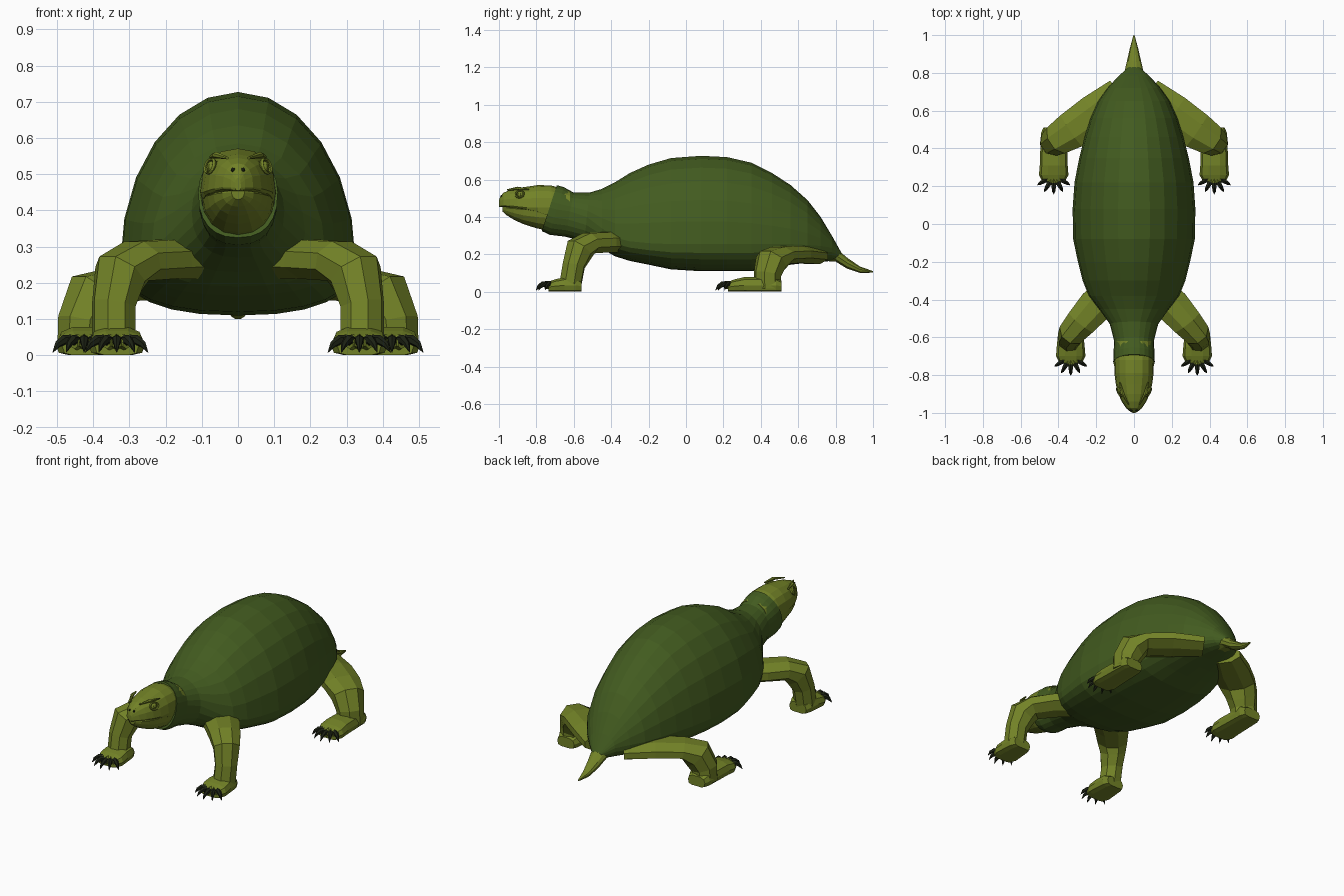
import bpy, bmesh
from math import sin, cos, pi, radians
from mathutils import Vector

if "Cube" in bpy.data.objects:
    bpy.data.objects.remove(bpy.data.objects["Cube"])


def material(name, rgb):
    m = bpy.data.materials.new(name)
    m.diffuse_color = (*rgb, 1)
    m.use_nodes = True
    m.node_tree.nodes["Principled BSDF"].inputs["Base Color"].default_value = m.diffuse_color
    return m


SHELL = material("shell_green", (0.055, 0.105, 0.014))
SKIN = material("skin_green", (0.17, 0.225, 0.02))
DARK = material("claw_dark", (0.012, 0.016, 0.007))


def build(name, tubes, mat, mirror=False):
    """Skin one or more lists of rings into a flat-shaded object."""
    bm = bmesh.new()
    for rings in tubes:
        loops = [[bm.verts.new(p) for p in r] for r in rings]
        n = len(loops[0])
        for a, b in zip(loops, loops[1:]):
            for i in range(n):
                j = (i + 1) % n
                bm.faces.new((a[i], a[j], b[j], b[i]))
        bm.faces.new(loops[0])
        bm.faces.new(loops[-1])
    bmesh.ops.recalc_face_normals(bm, faces=bm.faces)
    return finish(name, bm, mat, mirror)


def finish(name, bm, mat, mirror):
    me = bpy.data.meshes.new(name)
    bm.to_mesh(me)
    bm.free()
    me.materials.append(mat)
    ob = bpy.data.objects.new(name, me)
    bpy.context.collection.objects.link(ob)
    if mirror:
        ob.modifiers.new("Mirror", 'MIRROR').use_mirror_merge = False
    return ob


def power(v, p):
    return (1 if v >= 0 else -1) * abs(v) ** (2 / p)


def loft(sections, sides, cx=0, top=2.0, low=2.4):
    """Rings along y: (y, half width, mid z, height above, depth below, shear)."""
    rings = []
    for y, w, zm, up, down, *sh in sections:
        ring = []
        for i in range(sides):
            a = 2 * pi * i / sides
            p = top if sin(a) >= 0 else low
            dz = power(sin(a), p) * (up if sin(a) >= 0 else down)
            ring.append((cx + w * power(cos(a), p), y + (sh[0] if sh else 0) * dz, zm + dz))
        rings.append(ring)
    return rings


def tube(points, radii, side, sides=8):
    """Rings along a path; radii are (along side vector, across it)."""
    pts = [Vector(p) for p in points]
    s = Vector(side).normalized()
    rings = []
    for i, p in enumerate(pts):
        t = (pts[min(i + 1, len(pts) - 1)] - pts[max(i - 1, 0)]).normalized()
        n = s.cross(t).normalized()
        ra, rb = radii[i]
        rings.append([p + s * ra * cos(2 * pi * (k + .5) / sides)
                      + n * rb * sin(2 * pi * (k + .5) / sides) for k in range(sides)])
    return rings


# Shell, belly and neck collar in one faceted body
build("shell_body", [loft([
    (-.73, .11, .45, .12, .125, .33), (-.69, .109, .44, .12, .135, .3),
    (-.62, .105, .43, .10, .135, .2), (-.53, .128, .40, .13, .13, .1),
    (-.45, .185, .34, .21, .11), (-.38, .24, .29, .295, .10),
    (-.30, .272, .27, .365, .105), (-.20, .297, .26, .42, .115),
    (-.08, .322, .255, .46, .135), (.08, .325, .255, .472, .145),
    (.22, .315, .255, .465, .145), (.35, .29, .255, .435, .145),
    (.46, .262, .255, .38, .125), (.56, .23, .255, .315, .11),
    (.65, .19, .25, .24, .095), (.72, .14, .245, .155, .085),
    (.78, .085, .235, .065, .07), (.83, .03, .20, .01, .03)], 24)], SHELL)

# Head with upper beak, and a slightly inset lower jaw below the mouth line
build("head", [loft([
    (-.62, .098, .44, .10, .10), (-.72, .105, .45, .118, .10),
    (-.79, .104, .45, .121, .05), (-.85, .096, .45, .112, .02),
    (-.90, .083, .455, .10, .015), (-.94, .065, .46, .085, .012),
    (-.975, .042, .465, .065, .012), (-.993, .02, .465, .045, .012),
    (-1.0, .008, .465, .025, .01)], 16, top=2.3)], SKIN)
build("jaw", [loft([
    (-.64, .095, .44, .02, .12), (-.72, .102, .44, .02, .118),
    (-.80, .098, .44, .01, .10), (-.87, .084, .44, .01, .078),
    (-.92, .068, .445, .01, .06), (-.96, .044, .448, .01, .038),
    (-.982, .018, .45, .01, .02)], 16, low=2.1)], SKIN)

# Eyes: lid ring with an eyeball inside
out = Vector((.85, -.42, .3)).normalized()
u = Vector((.42, .85, 0)).normalized()
v = out.cross(u)
eye = Vector((.077, -.889, .522))
bm = bmesh.new()
grid = [[bm.verts.new(eye + (u * cos(a) + v * sin(a) * .85) * (.024 + .005 * cos(b)) + out * .007 * sin(b))
         for b in (2 * pi * k / 5 for k in range(5))] for a in (2 * pi * i / 12 for i in range(12))]
for i in range(12):
    for k in range(5):
        bm.faces.new((grid[i][k], grid[(i + 1) % 12][k],
                      grid[(i + 1) % 12][(k + 1) % 5], grid[i][(k + 1) % 5]))
bmesh.ops.recalc_face_normals(bm, faces=bm.faces)
finish("eyelid", bm, SKIN, True)


def ball(name, centre, r, mat):
    bm = bmesh.new()
    bmesh.ops.create_uvsphere(bm, u_segments=8, v_segments=6, radius=r)
    bmesh.ops.translate(bm, verts=bm.verts, vec=centre)
    finish(name, bm, mat, True)


ball("eyeball", eye - out * .012, .02, SKIN)
ball("nostril", Vector((.014, -.986, .512)), .006, DARK)
# Brow ridge over each eye
build("brow", [tube([(.03, -.955, .545), (.06, -.90, .553), (.075, -.84, .548)],
                    [(.005, .004), (.012, .009), (.005, .004)], (1, .3, 0), 6)], SKIN, True)

# Tail
build("tail", [loft([
    (.70, .07, .21, .03, .045), (.80, .052, .195, .042, .035), (.86, .038, .155, .03, .032),
    (.93, .022, .12, .016, .02), (1.0, .003, .107, .004, .005)], 10)], SKIN)

# Legs: broad flat upper limb, bent elbow or knee, upright shank
build("front_leg", [tube(
    [(.10, -.34, .27), (.20, -.43, .265), (.28, -.52, .26), (.325, -.57, .225),
     (.343, -.60, .14), (.343, -.62, .03)],
    [(.10, .065), (.10, .058), (.088, .06), (.075, .08), (.063, .062), (.064, .06)],
    (.75, .6, 0))], SKIN, True)
build("hind_leg", [tube(
    [(.08, .69, .19), (.21, .58, .20), (.33, .495, .195), (.395, .455, .16),
     (.425, .435, .09), (.43, .435, .015)],
    [(.09, .045), (.115, .05), (.108, .05), (.09, .085), (.075, .075), (.072, .07)],
    (.55, .8, 0))], SKIN, True)


def foot(name, cx, cy, heel):
    """Flat foot with five fanned toes and curved claws."""
    build(name, [loft([
        (cy + heel, .055, .03, .03, .03), (cy + heel - .03, .068, .035, .045, .035),
        (cy + .05, .074, .035, .045, .035), (cy, .078, .03, .038, .03),
        (cy - .035, .06, .025, .03, .025)], 10, cx, 2.6, 4)], SKIN, True)
    toes, claws = [], []
    for k in range(5):
        a = radians(-58 + 29 * k)
        d = Vector((sin(a), -cos(a), 0))
        side = (cos(a), sin(a), 0)

        def at(r, z):
            return Vector((cx, cy, z)) + d * r
        toes.append(tube([at(0, .035), at(.04, .036), at(.058, .033)],
                         [(.022, .024), (.02, .022), (.013, .016)], side, 6))
        claws.append(tube([at(.045, .04), at(.066, .042), at(.086, .03), at(.102, .008)],
                          [(.015, .017), (.013, .014), (.009, .01), (.001, .001)], side, 6))
    build(name + "_toes", toes, SKIN, True)
    build(name + "_claws", claws, DARK, True)


foot("front_foot", .335, -.70, .14)
foot("hind_foot", .425, .26, .25)
